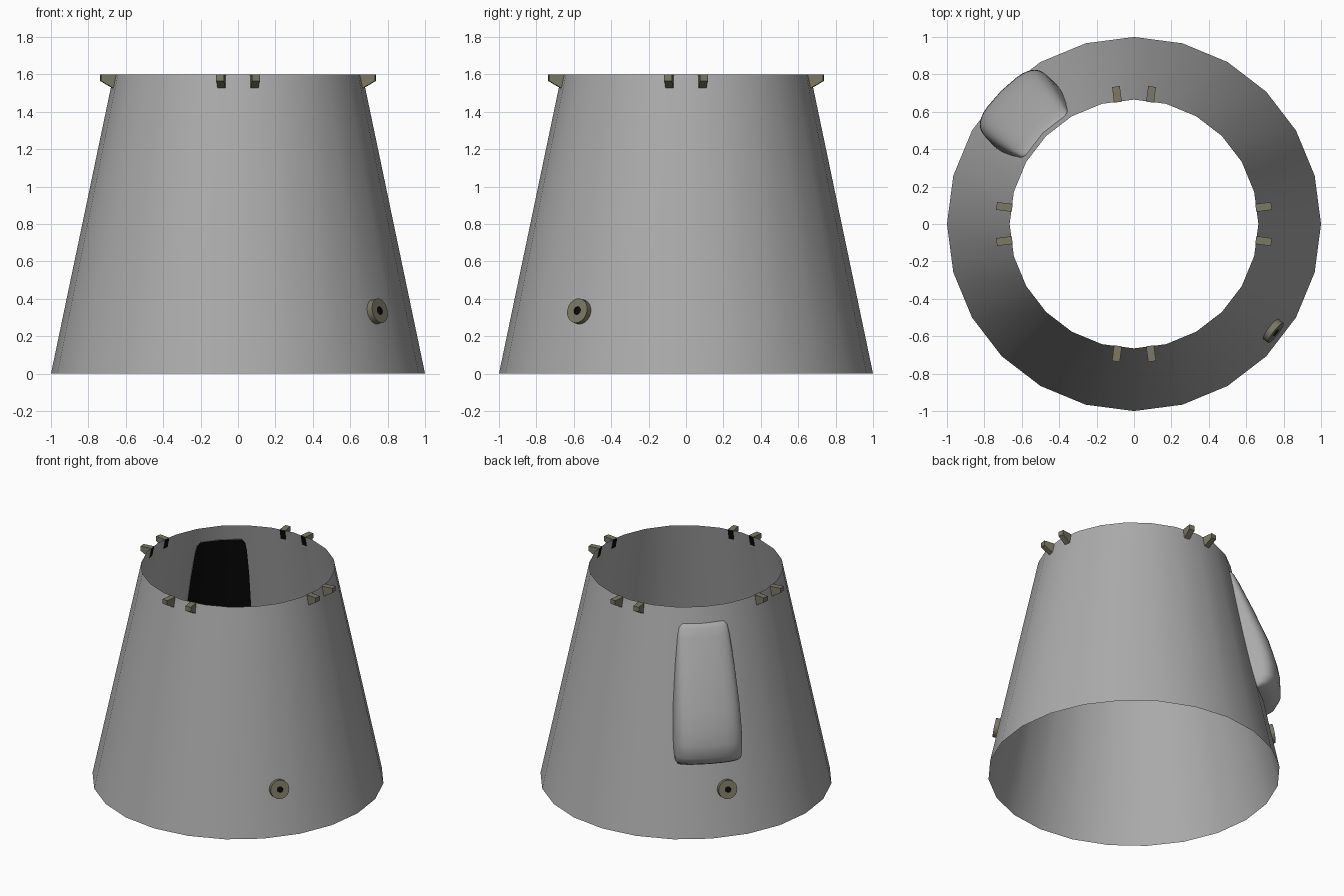
import bpy, bmesh, math
from mathutils import Vector, Matrix

if "Cube" in bpy.data.objects:
    bpy.data.objects.remove(bpy.data.objects["Cube"])

R0, R1, H = 1.0, 0.665, 1.6          # bottom radius, top radius, height
FACET = math.cos(math.pi / 24)       # mid-facet radius factor for 24 sides


def material(name, rgb):
    m = bpy.data.materials.new(name)
    m.diffuse_color = (*rgb, 1)
    m.use_nodes = True
    m.node_tree.nodes["Principled BSDF"].inputs["Base Color"].default_value = m.diffuse_color
    return m


GREY = material("hull_grey", (0.41, 0.41, 0.41))
OLIVE = material("olive_metal", (0.20, 0.19, 0.13))
BLACK = material("dark_opening", (0.003, 0.003, 0.003))


def cone_r(z):
    return R0 + (R1 - R0) * z / H


def finish(bm, name, mats, matrix=None, smooth=None, fix=True):
    if fix:
        bmesh.ops.recalc_face_normals(bm, faces=bm.faces)
    me = bpy.data.meshes.new(name)
    bm.to_mesh(me)
    bm.free()
    ob = bpy.data.objects.new(name, me)
    bpy.context.collection.objects.link(ob)
    for m in mats:
        me.materials.append(m)
    if matrix:
        ob.matrix_world = matrix
    if smooth:
        bpy.ops.object.select_all(action='DESELECT')
        ob.select_set(True)
        bpy.context.view_layer.objects.active = ob
        bpy.ops.object.shade_smooth_by_angle(angle=math.radians(smooth))
    return ob


# Open tapered shell
bm = bmesh.new()
rings = [[bm.verts.new((r * math.cos(i * math.pi / 12), r * math.sin(i * math.pi / 12), z))
          for i in range(24)] for r, z in ((R0, 0), (R1, H))]
for i in range(24):
    j = (i + 1) % 24
    bm.faces.new((rings[0][i], rings[0][j], rings[1][j], rings[1][i]))
finish(bm, "tapered_shell", [GREY], smooth=30, fix=False)


# Rounded fairing on the back left: levels of (z, half width, height above shell)
def fairing(angle):
    levels = [(0.52, 0.200, 0.012), (0.53, 0.215, 0.05), (0.555, 0.228, 0.10),
              (0.61, 0.233, 0.145), (0.70, 0.235, 0.162), (0.80, 0.232, 0.163),
              (0.94, 0.225, 0.150), (1.20, 0.203, 0.095), (1.40, 0.180, 0.047),
              (1.46, 0.167, 0.028), (1.485, 0.145, 0.010)]
    n = 20
    bm = bmesh.new()
    loops, inner = [], set()
    for z, hw, h in levels:
        base = cone_r(z) * FACET - 0.004
        outer, under = [], []
        for i in range(n + 1):
            t = math.pi * i / n
            c, s = math.cos(t), max(math.sin(t), 0)
            u = hw * math.copysign(abs(c) ** 0.4, c)
            r = math.sqrt(base * base - u * u)
            outer.append(bm.verts.new((r + h * s ** 0.4 * 1.0, u, z)))
            if 0 < i < n:
                under.append(bm.verts.new((r, u, z)))
        inner.update(under + [outer[0], outer[-1]])
        loops.append(outer + under[::-1])
    for a, b in zip(loops, loops[1:]):
        for i in range(len(a)):
            j = (i + 1) % len(a)
            bm.faces.new((a[i], a[j], b[j], b[i]))
    # end caps as strips between outer and under curves
    for lp in (loops[0], loops[-1]):
        m = len(lp)
        for i in range(n):
            quad = [lp[i], lp[i + 1], lp[(m - i - 1) % m], lp[(m - i) % m]]
            quad = list(dict.fromkeys(quad))
            bm.faces.new(quad)
    # dark face seen from inside the shell
    for f in bm.faces:
        if all(v in inner for v in f.verts):
            f.material_index = 1
    finish(bm, "fairing", [GREY, BLACK], Matrix.Rotation(angle, 4, 'Z'), smooth=50)


fairing(math.radians(135))


# Round ports with a dark recess, set square on a facet
def port(name, angle):
    bm = bmesh.new()
    n = 20
    prof = [(0.067, 0), (0.067, 0.034), (0.022, 0.034), (0.022, 0.026)]
    rings = [[bm.verts.new((d, r * math.cos(2 * math.pi * i / n), r * math.sin(2 * math.pi * i / n)))
              for i in range(n)] for r, d in prof]
    for k, (a, b) in enumerate(zip(rings, rings[1:])):
        for i in range(n):
            j = (i + 1) % n
            bm.faces.new((a[i], a[j], b[j], b[i])).material_index = int(k == 2)
    bm.faces.new(rings[-1]).material_index = 1
    z = 0.33
    tilt = math.atan((R0 - R1) * FACET / H)
    mat = (Matrix.Rotation(angle, 4, 'Z')
           @ Matrix.Translation((cone_r(z) * FACET, 0, z))
           @ Matrix.Rotation(-tilt, 4, 'Y'))
    finish(bm, name, [OLIVE, BLACK], mat, smooth=30)


port("port_front_right", math.radians(-37.5))
port("port_back_left", math.radians(142.5))


# Small brackets in pairs around the top rim
def bracket(name, angle):
    bm = bmesh.new()
    prof = [(0.657, 1.6), (0.741, 1.6), (0.741, 1.565), (0.673, 1.525)]
    a, b = [[bm.verts.new((r, y, z)) for r, z in prof] for y in (-0.021, 0.021)]
    bm.faces.new(a)
    bm.faces.new(b[::-1])
    for i in range(4):
        j = (i + 1) % 4
        f = bm.faces.new((a[i], b[i], b[j], a[j]))
        f.material_index = int(i == 3)       # inner face is dark
    finish(bm, name, [OLIVE, BLACK], Matrix.Rotation(angle, 4, 'Z'))


for k in range(4):
    for side, off in (("a", -7.5), ("b", 7.5)):
        bracket(f"rim_bracket_{k + 1}{side}", math.radians(90 * k + off))
